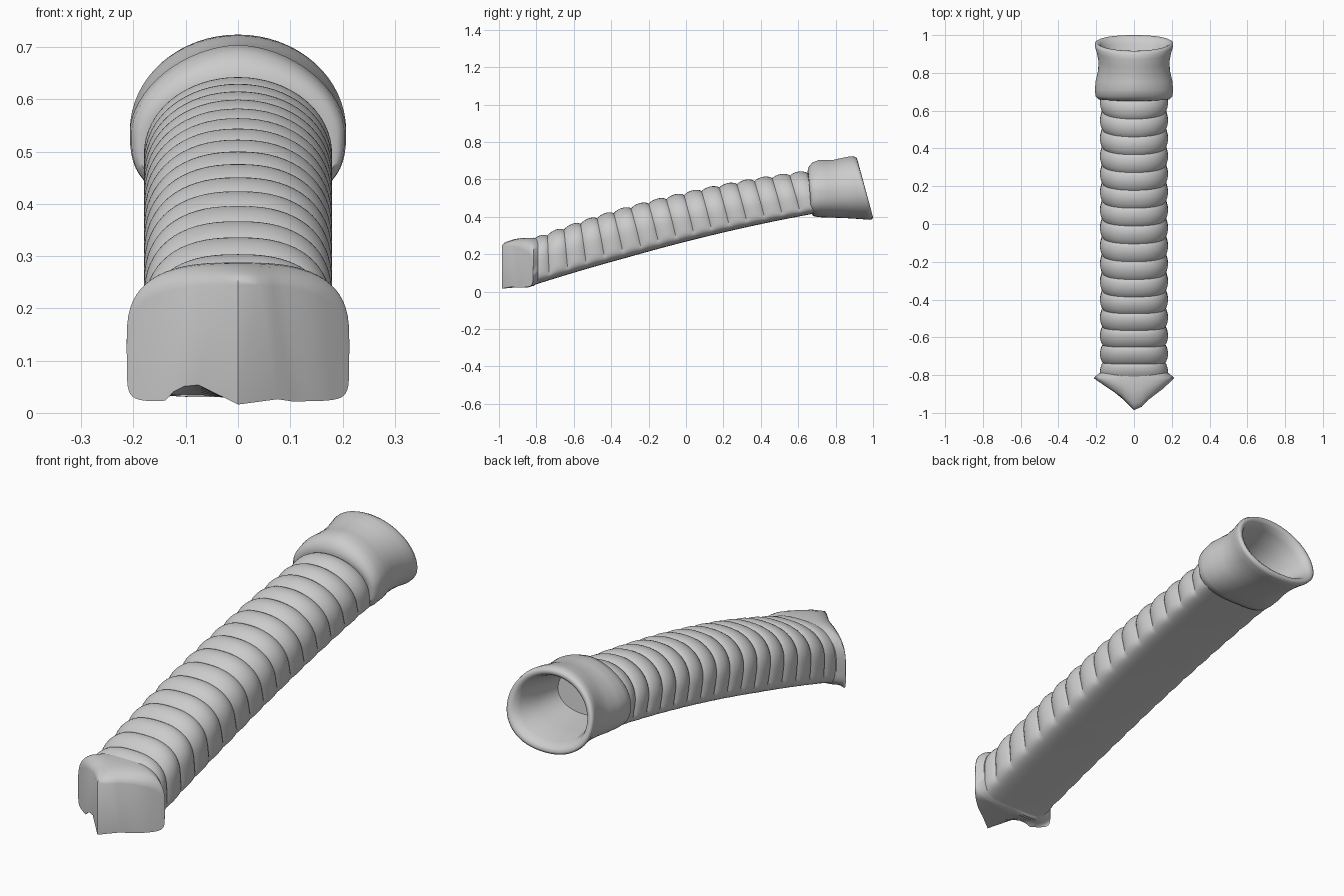
import bpy, bmesh, math

if "Cube" in bpy.data.objects:
    bpy.data.objects.remove(bpy.data.objects["Cube"])

N = 64  # points around every section

mat = bpy.data.materials.new("light grey")
mat.diffuse_color = (0.6, 0.6, 0.6, 1)
mat.use_nodes = True
mat.node_tree.nodes["Principled BSDF"].inputs["Base Color"].default_value = mat.diffuse_color


def lerp(a, b, t):
    return a + (b - a) * t


def table(x, pts):
    """Piecewise linear lookup."""
    if x <= pts[0][0]:
        return pts[0][1]
    for (x0, y0), (x1, y1) in zip(pts, pts[1:]):
        if x <= x1:
            return lerp(y0, y1, (x - x0) / (x1 - x0))
    return pts[-1][1]


def section(yt, yb, zt, zb, w, mid, nu, nl, groove=0):
    """Arched top and flatter bottom; mid is the height fraction of the widest level."""
    ring = []
    for i in range(N):
        t = 2 * math.pi * i / N
        c, s = math.cos(t), math.sin(t)
        n = nu if s >= 0 else nl
        x = w * math.copysign(abs(c) ** (2 / n), c)
        h = abs(s) ** (2 / n)
        v = mid + (1 - mid) * h if s >= 0 else mid * (1 - h)
        z = lerp(zb, zt, v)
        k = min(1, max(0, v / 0.2))        # cartilage grooves fade out underneath
        x -= groove * k * c
        z -= groove * k * max(0, s)
        ring.append((x, lerp(yb, yt, v), z))
    return ring


def make(name, rings, cap_start=True, cap_end=True, strip_start=False, angle=50):
    bm = bmesh.new()
    vs = [[bm.verts.new(p) for p in r] for r in rings]
    for a, b in zip(vs, vs[1:]):
        for i in range(N):
            j = (i + 1) % N
            bm.faces.new((a[i], a[j], b[j], b[i]))
    if strip_start:                        # join upper and lower edge, column by column
        a = vs[0]
        for i in range(N // 2):
            q = [a[i], a[i + 1], a[-i - 1], a[(-i) % N]]
            q = list(dict.fromkeys(q))
            bm.faces.new(q)
    elif cap_start:
        bm.faces.new(vs[0])
    if cap_end:
        bm.faces.new(vs[-1])
    bmesh.ops.recalc_face_normals(bm, faces=bm.faces)
    me = bpy.data.meshes.new(name)
    bm.to_mesh(me)
    bm.free()
    ob = bpy.data.objects.new(name, me)
    bpy.context.collection.objects.link(ob)
    me.materials.append(mat)
    bpy.context.view_layer.objects.active = ob
    ob.select_set(True)
    bpy.ops.object.shade_smooth_by_angle(angle=math.radians(angle))
    ob.select_set(False)
    return ob


def top_z(y):
    return 0.527 + 0.231 * y - 0.078 * y * y


def bottom_z(y):
    return 0.275 + 0.2514 * y - 0.053 * y * y


# ringed tube
Y0, Y1, COUNT, STEPS = -0.83, 0.68, 16, 10
rings = []
for i in range(COUNT * STEPS + 1):
    f = i / (COUNT * STEPS)
    y = lerp(Y0, Y1, f)
    g = 0.015 * (1 - abs(math.sin(math.pi * i / STEPS)) ** 0.7)
    tilt = 0.03 * min(1, f * 3)
    rings.append(section(y - tilt, y + tilt, top_z(y), bottom_z(y), 0.18,
                         lerp(0.45, 0.36, f), lerp(2.5, 2.0, f), 5, g))
make("ringed_tube", rings)

# wedge-shaped lower end with a central ridge
FOOT = [(-0.2, 0.02), (-0.14, 0.022), (-0.115, 0.05), (-0.06, 0.055), (-0.03, 0.022),
        (0, 0.016), (0.03, 0.0), (0.05, 0.002), (0.08, 0.03), (0.1, 0.022), (0.19, 0.022)]
NOSE = [(-0.215, 0), (-0.15, 0.045), (-0.06, 0.105), (-0.02, 0.15), (0.01, 0.18),
        (0.03, 0.165), (0.07, 0.12), (0.15, 0.06), (0.215, 0)]
wedge = []
for d in (1.0, 0.93, 0.8, 0.6, 0.4, 0.2, 0.0):
    r = section(-0.815, -0.815, 0.288 - 0.035 * d ** 3, 0.03, 0.213, 0.42, 2.8, 4.5)
    out = []
    for i, (x, y, z) in enumerate(r):
        low = max(0, (0.12 - z) / 0.09)
        z = lerp(z, table(x, FOOT), min(1, low) * d)
        if d == 1.0:
            z = lerp(z, 0.14, 0.07) if z > 0.14 else z
        out.append((x, y - table(x, NOSE) * d, z))
    wedge.append(out)
wedge.append(section(-0.79, -0.79, 0.287, 0.05, 0.185, 0.42, 2.6, 4.5))
make("forked_lower_end", wedge, strip_start=True, angle=40)

# flared upper collar: outside, rounded rim, then the hollow inside
COLLAR = [  # y top, y bottom, z top, z bottom, half width, upper power, lower power
    (0.650, 0.680, 0.635, 0.430, 0.172, 2.0, 3.5),
    (0.652, 0.670, 0.662, 0.418, 0.190, 1.9, 3.2),
    (0.675, 0.680, 0.690, 0.404, 0.204, 1.8, 3.0),
    (0.710, 0.710, 0.704, 0.398, 0.207, 1.8, 2.8),
    (0.750, 0.765, 0.704, 0.396, 0.203, 1.8, 2.6),
    (0.790, 0.830, 0.705, 0.394, 0.190, 1.9, 2.4),
    (0.830, 0.890, 0.714, 0.391, 0.188, 2.0, 2.3),
    (0.870, 0.945, 0.722, 0.387, 0.198, 2.0, 2.2),
    (0.895, 0.980, 0.724, 0.384, 0.207, 2.0, 2.2),
    (0.912, 0.996, 0.716, 0.387, 0.207, 2.0, 2.2),
    (0.917, 1.000, 0.704, 0.398, 0.197, 2.0, 2.2),
    (0.908, 0.990, 0.690, 0.412, 0.180, 2.0, 2.2),
    (0.880, 0.955, 0.678, 0.425, 0.165, 2.0, 2.2),
    (0.800, 0.850, 0.655, 0.440, 0.145, 2.0, 2.2),
    (0.700, 0.720, 0.635, 0.450, 0.130, 2.0, 2.2),
]
make("upper_collar", [section(a, b, c, d, w, 0.46, p, q)
                      for a, b, c, d, w, p, q in COLLAR], angle=70)
